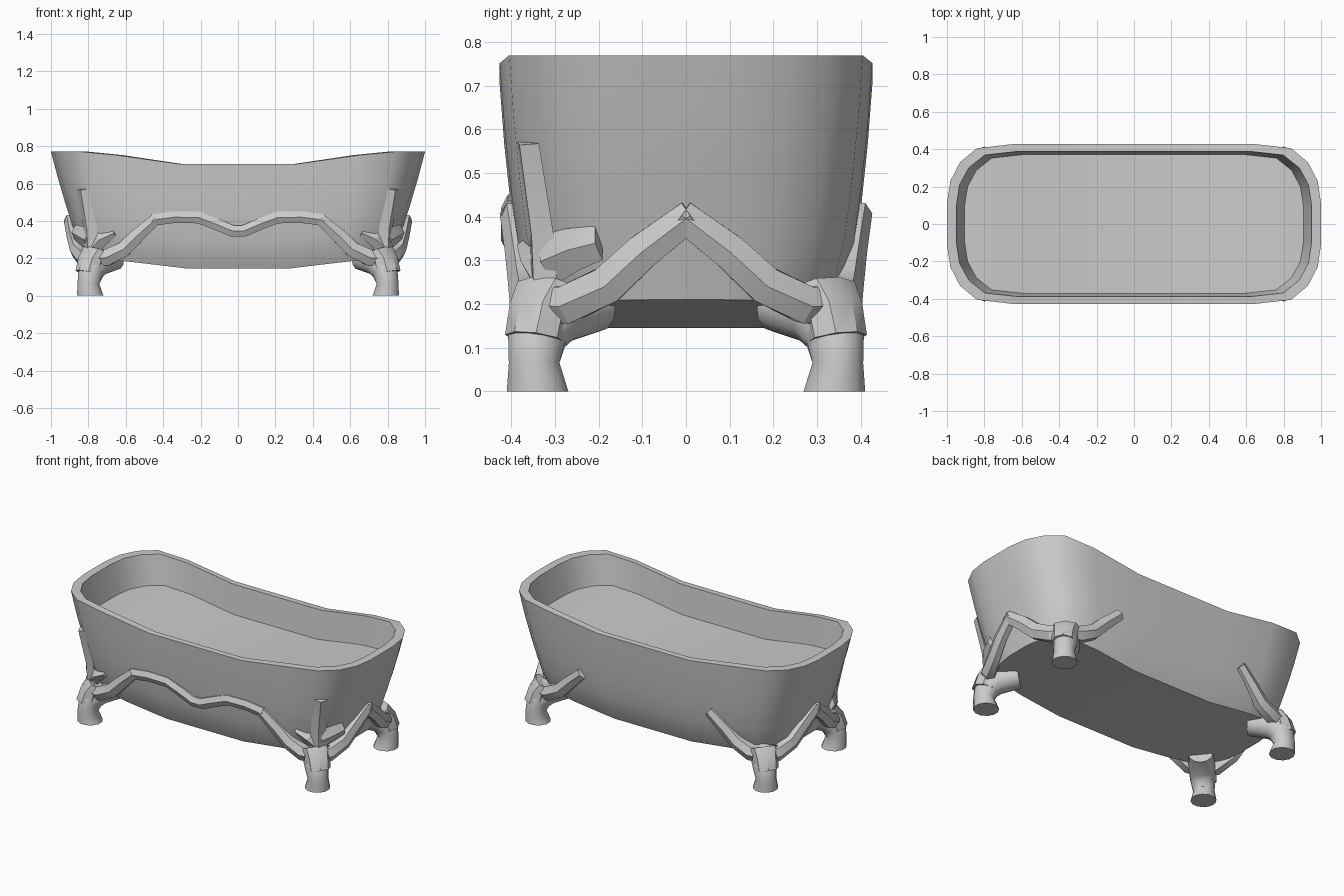
import bpy, bmesh, math
from mathutils import Vector

if "Cube" in bpy.data.objects:
    bpy.data.objects.remove(bpy.data.objects["Cube"])


def finish(name, bm, angle=35):
    bmesh.ops.recalc_face_normals(bm, faces=bm.faces)
    me = bpy.data.meshes.new(name)
    bm.to_mesh(me)
    bm.free()
    ob = bpy.data.objects.new(name, me)
    bpy.context.collection.objects.link(ob)
    bpy.ops.object.select_all(action='DESELECT')
    ob.select_set(True)
    bpy.context.view_layer.objects.active = ob
    bpy.ops.object.shade_smooth_by_angle(angle=math.radians(angle))
    return ob


def lerp(x, table):
    for (a, va), (b, vb) in zip(table, table[1:]):
        if x <= b:
            return va + (vb - va) * (x - a) / (b - a)
    return table[-1][1]


def bridge(bm, a, b):
    n = len(a)
    for i in range(n):
        bm.faces.new((a[i], a[(i + 1) % n], b[(i + 1) % n], b[i]))


def sweep(bm, path, sizes, ref, signs=(1, 1), sides=6):
    """Tube along path; sizes = (half size along ref, half size across)."""
    pts = [Vector(p) for p in path]
    rings = []
    for i, p in enumerate(pts):
        t = (pts[min(i + 1, len(pts) - 1)] - pts[max(i - 1, 0)]).normalized()
        if p.z == 0:
            t = Vector((0, 0, 1))
        r = Vector(ref)
        r = (r - t * r.dot(t)).normalized()
        u = t.cross(r)
        a, b = sizes[i]
        ring = []
        for k in range(sides):
            w = 2 * math.pi * k / sides
            q = p + r * a * math.cos(w) + u * b * math.sin(w)
            ring.append(bm.verts.new((q.x * signs[0], q.y * signs[1], q.z)))
        rings.append(ring)
    for a, b in zip(rings, rings[1:]):
        bridge(bm, a, b)
    bm.faces.new(rings[0])
    bm.faces.new(rings[-1])


CORNERS = [(x, y) for x in (1, -1) for y in (1, -1)]

# Tub: rounded-rectangle rings lofted from the bottom to the rim and inside
quarter = [(1.0, .11), (.982, .23), (.93, .33), (.84, .405), (.65, .427), (.32, .427)]
half = quarter + [(-x, y) for x, y in reversed(quarter)]
outline = half + [(x, -y) for x, y in reversed(half)]
RIM = [(0, .705), (.32, .705), (.65, .752), (.84, .77), (1, .77)]
BASE = [(0, .145), (.34, .145), (.65, .178), (1, .21)]

# (height fraction, x scale, y scale, drop below that height)
levels = [(0, .84, .77, 0), (.12, .858, .845, 0), (.28, .883, .90, 0), (.5, .922, .94, 0),
          (.75, .963, .975, 0), (1, 1, 1, 0), (1, .95, .91, 0), (1, .906, .87, .18)]
bm = bmesh.new()
rings = []
for f, sx, sy, drop in levels:
    rings.append([bm.verts.new((x * sx, y * sy,
                 lerp(abs(x), BASE) * (1 - f) + lerp(abs(x), RIM) * f - drop))
                 for x, y in outline])
for a, b in zip(rings, rings[1:]):
    bridge(bm, a, b)
n = len(outline)
for ring in (rings[0], rings[-1]):
    for i in range(n // 2 - 1):
        bm.faces.new((ring[i], ring[i + 1], ring[n - 2 - i], ring[n - 1 - i]))
finish("tub", bm)

# Four curved feet
bm = bmesh.new()
for s in CORNERS:
    sweep(bm, [(.79, .34, 0), (.80, .348, .065), (.787, .342, .135), (.745, .30, .18), (.66, .21, .2)],
          [(.073, .073), (.06, .06), (.07, .075), (.075, .075), (.07, .065)],
          (1, -1, 0), s, 12)
finish("feet", bm, 45)

# Flat knee blocks joining feet and brackets
bm = bmesh.new()
for s in CORNERS:
    sweep(bm, [(.80, .345, .12), (.785, .335, .19), (.765, .32, .24)],
          [(.07, .07), (.075, .065), (.085, .05)], (1, -1, 0), s, 8)
finish("knees", bm)

# Brackets rising along the long sides
bm = bmesh.new()
for s in CORNERS:
    sweep(bm, [(.78, .33, .2), (.70, .36, .205), (.61, .368, .25), (.54, .38, .32), (.44, .395, .41)],
          [(.05, .05), (.045, .05), (.04, .047), (.035, .044), (.032, .035)], (0, 1, 0), s)
finish("side_brackets", bm, 25)

# Brackets meeting at a peak on both ends
bm = bmesh.new()
for s in CORNERS:
    sweep(bm, [(.77, .34, .2), (.825, .27, .2), (.865, .18, .245), (.885, .1, .32), (.9, -.012, .405)],
          [(.05, .05), (.045, .05), (.035, .05), (.032, .047), (.032, .04)], (1, 0, 0), s)
finish("end_brackets", bm, 25)

# Wavy garland across the front
bm = bmesh.new()
wave = [(.46, .405), (.34, .42), (.21, .418), (.11, .38), (.03, .346)]
wave = [(-x, z) for x, z in wave] + wave[::-1]
sweep(bm, [(x, -.392, z) for x, z in wave], [(.032, .036)] * len(wave), (0, -1, 0))
finish("front_garland", bm, 25)

# Three-lobed corner ornaments above the front feet
bm = bmesh.new()
for sx in (1, -1):
    s = (sx, 1)
    sweep(bm, [(.785, -.325, .24), (.79, -.33, .36), (.828, -.362, .57)],
          [(.03, .05), (.03, .045), (.025, .042)], (.6, -.8, 0), s, 4)
    sweep(bm, [(.785, -.325, .25), (.735, -.355, .30), (.66, -.368, .335)],
          [(.025, .05), (.025, .04), (.02, .018)], (.2, -1, 0), s, 4)
    sweep(bm, [(.8, -.32, .30), (.845, -.26, .325), (.872, -.20, .34)],
          [(.025, .06), (.025, .05), (.02, .04)], (1, -.3, 0), s, 4)
finish("corner_ornaments", bm, 25)
